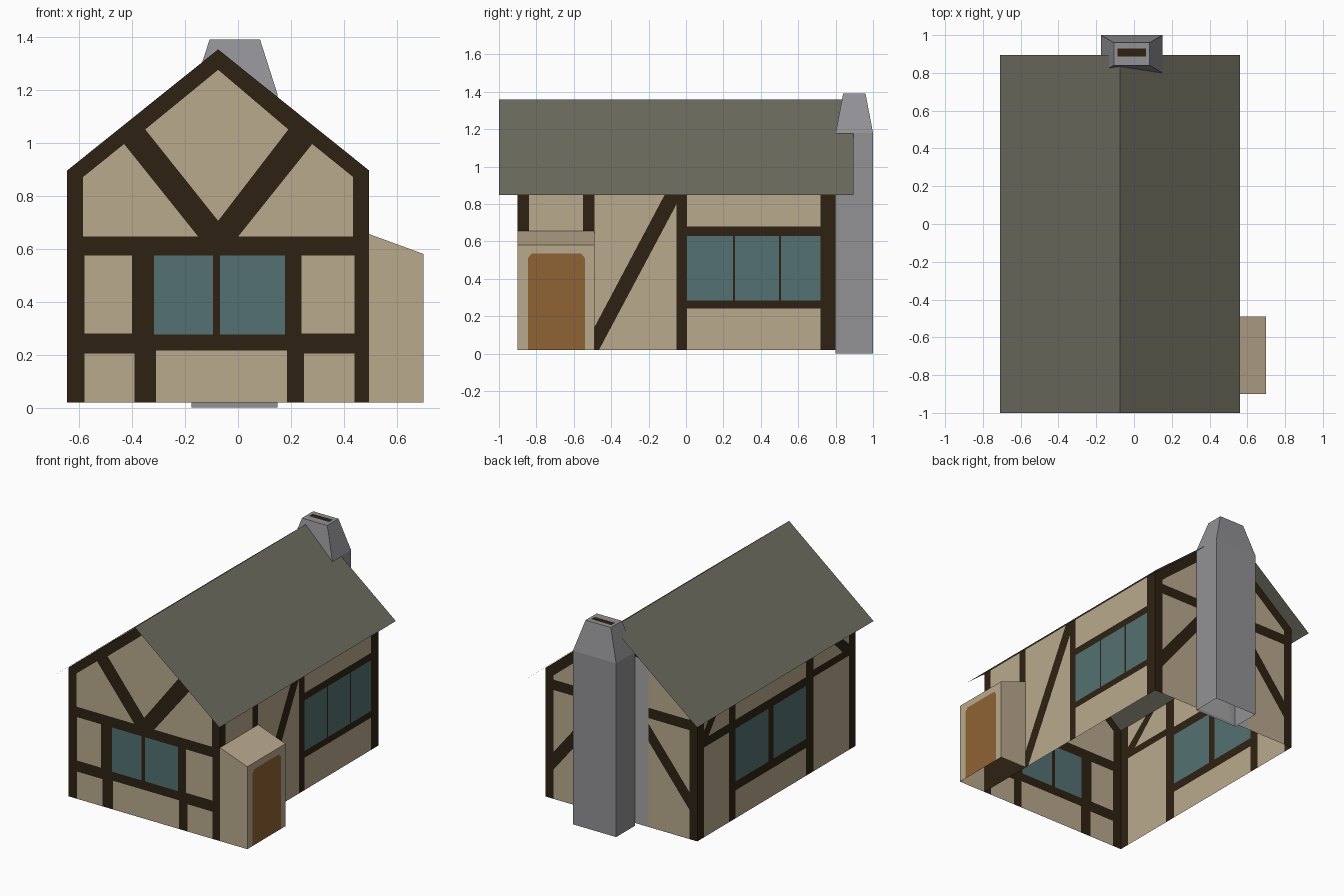
import bpy, bmesh
from mathutils import Vector

if "Cube" in bpy.data.objects:
    bpy.data.objects.remove(bpy.data.objects["Cube"])

CX = -0.075                      # ridge line of the house
X0, X1, Y0, Y1 = -0.645, 0.495, -0.90, 0.80
BASE, EAVE, PEAK = 0.02, 0.895, 1.352


def material(name, rgb):
    m = bpy.data.materials.new(name)
    m.diffuse_color = (*rgb, 1)
    m.use_nodes = True
    m.node_tree.nodes["Principled BSDF"].inputs["Base Color"].default_value = m.diffuse_color
    return m


TIMBER, PLASTER, GLASS, DOOR, ROOF, STONE, PALE = range(7)
MATS = [material("dark_timber", (0.027, 0.016, 0.006)),
        material("tan_plaster", (0.49, 0.40, 0.268)),
        material("blue_glass", (0.088, 0.165, 0.17)),
        material("orange_door", (0.275, 0.124, 0.035)),
        material("olive_roof", (0.155, 0.152, 0.115)),
        material("grey_stone", (0.29, 0.287, 0.305)),
        material("pale_stone", (0.38, 0.38, 0.38))]


def finish(name, bm):
    me = bpy.data.meshes.new(name)
    bm.to_mesh(me)
    bm.free()
    for m in MATS:
        me.materials.append(m)
    ob = bpy.data.objects.new(name, me)
    bpy.context.collection.objects.link(ob)
    return ob


def rect(a, b, c, d):
    """Rectangle from u range a..b and v range c..d."""
    return [(a, c), (b, c), (b, d), (a, d)]


def inside(p, poly):
    """Is p inside a convex polygon (either winding)?"""
    s = [(b[0] - a[0]) * (p.y - a[1]) - (b[1] - a[1]) * (p.x - a[0])
         for a, b in zip(poly, poly[1:] + poly[:1])]
    return all(k > 0 for k in s) or all(k < 0 for k in s)


def wall(name, outline, panels, place, outward, base_mat=TIMBER):
    """Flat sheet cut along every panel edge, then coloured by panel."""
    bm = bmesh.new()
    bm.faces.new([bm.verts.new((u, v, 0)) for u, v in outline])
    cuts = set()
    for _, poly in panels:
        for a, b in zip(poly, poly[1:] + poly[:1]):
            n = Vector((a[1] - b[1], b[0] - a[0], 0)).normalized()
            if n.x < -1e-6 or (abs(n.x) < 1e-6 and n.y < 0):
                n = -n
            cuts.add((round(n.x, 5), round(n.y, 5),
                      round(n.x * a[0] + n.y * a[1], 5)))
    for nx, ny, d in sorted(cuts):
        bmesh.ops.bisect_plane(bm, geom=bm.verts[:] + bm.edges[:] + bm.faces[:],
                               dist=1e-5, plane_co=(nx * d, ny * d, 0),
                               plane_no=(nx, ny, 0))
    for f in bm.faces:
        c = f.calc_center_median()
        f.material_index = next((m for m, p in panels if inside(c, p)), base_mat)
    for v in bm.verts:
        v.co = place(v.co.x, v.co.y)
    bm.normal_update()
    for f in bm.faces:
        if f.normal.dot(Vector(outward)) < 0:
            f.normal_flip()
    return finish(name, bm)


def mirrored(poly):
    return [(2 * CX - u, v) for u, v in poly]


def plaster(*polys):
    return [(PLASTER, p) for p in polys]


def glass(*polys):
    return [(GLASS, p) for p in polys]


gable = [(X0, BASE), (X1, BASE), (X1, EAVE), (CX, PEAK), (X0, EAVE)]
side = rect(Y0, Y1, BASE, EAVE)

# Front wall: gable braces, two panes and plaster fields
wing = [(-0.585, 0.645), (-0.585, 0.87), (-0.43, 0.995), (-0.15, 0.645)]
wall("front_wall", gable,
     glass(rect(-0.318, -0.094, 0.275, 0.575), rect(-0.068, 0.178, 0.275, 0.575))
     + plaster([(CX, 0.705), (0.19, 1.05), (CX, 1.275), (-0.35, 1.05)],
               wing, mirrored(wing),
               rect(-0.58, -0.40, 0.28, 0.575), rect(0.24, 0.44, 0.28, 0.575),
               rect(-0.58, -0.39, BASE, 0.205), rect(-0.31, 0.185, BASE, 0.215),
               rect(0.25, 0.44, BASE, 0.205)),
     lambda u, v: (u, Y0, v), (0, -1, 0))

# Back wall: tie beam and braces either side of the chimney
lower = [(-0.585, BASE), (-0.28, BASE), (-0.28, 0.60), (-0.585, 0.22)]
upper = [(-0.585, 0.34), (-0.585, 0.76), (-0.28, 0.76), (-0.28, 0.72)]
top = [(-0.585, 0.83), (-0.585, 0.86), (-0.28, 1.11), (-0.28, 0.83)]
shift = [[(u + 0.03 if u > -0.5 else u, v) for u, v in p] for p in (lower, upper, top)]
wall("back_wall", gable,
     [(PALE, rect(-0.28, 0.15, BASE, 1.15))]
     + plaster(lower, upper, top, *[mirrored(p) for p in (lower, upper, top)]),
     lambda u, v: (u, Y1, v), (0, 1, 0))

# Right wall: triple window and one long brace
wall("right_wall", side,
     glass(rect(0.005, 0.25, 0.285, 0.63), rect(0.262, 0.497, 0.285, 0.63),
           rect(0.509, 0.72, 0.285, 0.63))
     + plaster(rect(0.005, 0.72, BASE, 0.24), rect(0.005, 0.72, 0.68, EAVE),
               rect(-0.84, -0.55, 0.62, EAVE),
               [(-0.49, 0.14), (-0.49, EAVE), (-0.09, EAVE)],
               [(-0.465, BASE), (-0.05, BASE), (-0.05, 0.80)]),
     lambda u, v: (X1, u, v), (1, 0, 0))

# Left wall: two windows, corner braces
wall("left_wall", side,
     glass(rect(0.035, 0.39, 0.27, 0.63), rect(-0.37, -0.02, 0.27, 0.63))
     + plaster(rect(-0.37, 0.39, BASE, 0.21), rect(-0.37, 0.39, 0.69, EAVE),
               rect(0.46, 0.73, BASE, 0.63), rect(-0.83, -0.45, BASE, 0.66),
               [(-0.83, 0.74), (-0.83, EAVE), (-0.65, EAVE)],
               [(-0.76, 0.71), (-0.45, 0.71), (-0.45, EAVE), (-0.57, EAVE)],
               [(0.73, 0.74), (0.73, EAVE), (0.60, EAVE)],
               [(0.68, 0.69), (0.46, 0.69), (0.46, EAVE), (0.52, EAVE)]),
     lambda u, v: (X0, u, v), (-1, 0, 0))

# Roof: thin folded sheet with overhangs
bm = bmesh.new()
rows = [[bm.verts.new((x, y, z)) for y in (-1.0, 0.895)]
        for x, z in ((CX - 0.635, 0.847), (CX, 1.358), (CX + 0.635, 0.847))]
for a, b in zip(rows, rows[1:]):
    f = bm.faces.new((a[0], b[0], b[1], a[1]))
    f.material_index = ROOF
finish("roof", bm)

# Porch: lean-to shell, open below, with the door on its outer side
PX, PY = 0.70, -0.49
wall("porch_door_side", rect(Y0, PY, BASE, 0.58),
     [(DOOR, [(-0.845, BASE), (-0.54, BASE), (-0.54, 0.51), (-0.56, 0.535),
              (-0.825, 0.535), (-0.845, 0.51)])],
     lambda u, v: (PX, u, v), (1, 0, 0), PLASTER)
cheek = [(X1, BASE), (PX, BASE), (PX, 0.58), (X1, 0.655)]
wall("porch_front", cheek, [], lambda u, v: (u, Y0, v), (0, -1, 0), PLASTER)
wall("porch_back", cheek, [], lambda u, v: (u, PY, v), (0, 1, 0), PLASTER)
wall("porch_roof", rect(X1, PX, Y0, PY), [],
     lambda u, v: (u, v, 0.655 if u < 0.6 else 0.58), (0, 0, 1), PLASTER)

# Chimney: straight stack, tapered cap, dark flue slot on top
bm = bmesh.new()
rings = [[bm.verts.new((x, y, z)) for x, y in rect(a, b, c, d)]
         for a, b, c, d, z in ((-0.175, 0.15, Y1, 1.0, 0.0),
                               (-0.175, 0.15, Y1, 1.0, 1.18),
                               (-0.107, 0.083, 0.84, 0.96, 1.39),
                               (-0.088, 0.064, 0.888, 0.928, 1.39))]
for lo, hi in zip(rings, rings[1:]):
    for i in range(4):
        j = (i + 1) % 4
        bm.faces.new((lo[i], lo[j], hi[j], hi[i])).material_index = STONE
bm.faces.new(rings[-1]).material_index = TIMBER
finish("chimney", bm)
